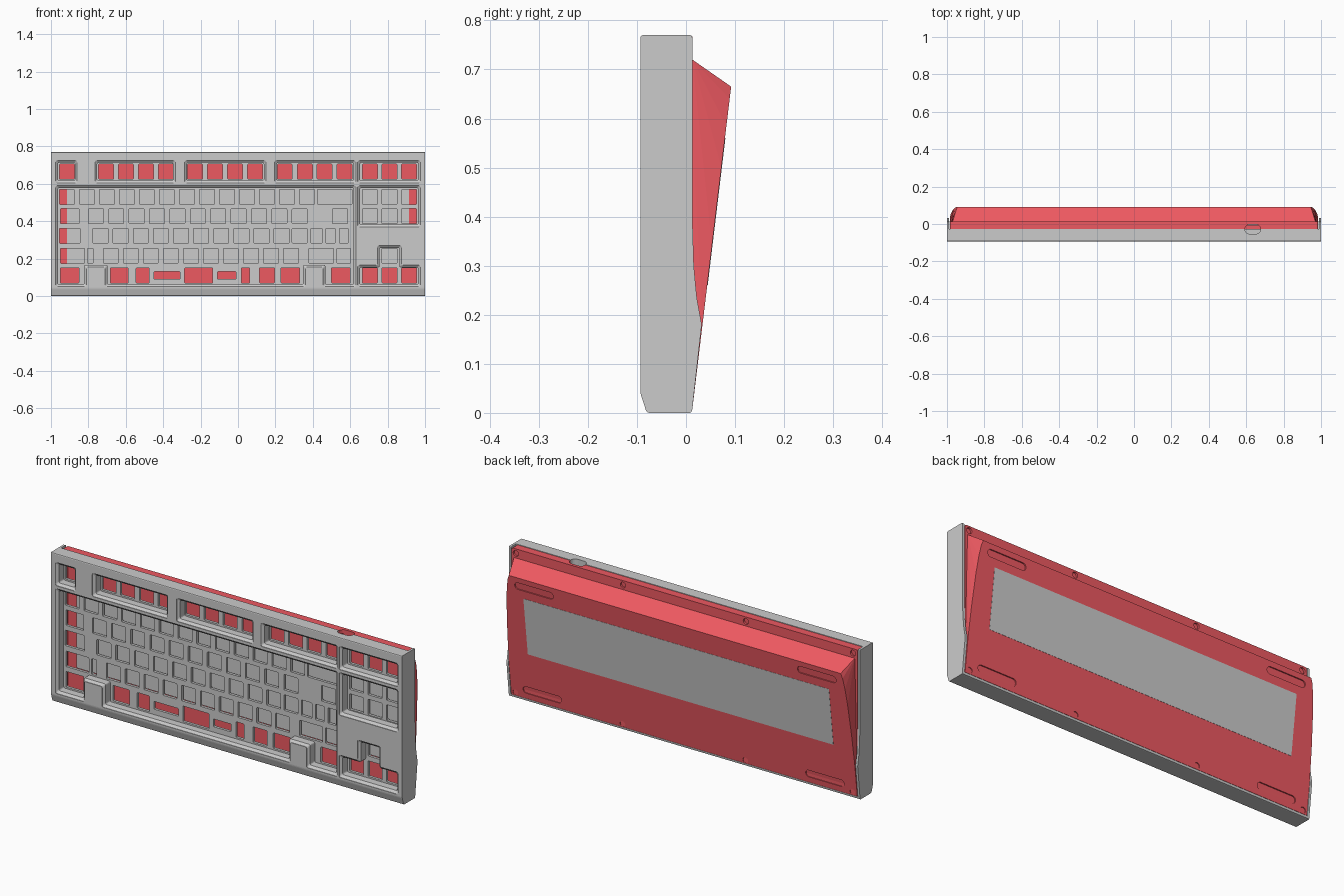
import bpy, bmesh
from math import cos, sin, pi
from mathutils import Vector

if "Cube" in bpy.data.objects:
    bpy.data.objects.remove(bpy.data.objects["Cube"])

red = bpy.data.materials.new("red")
red.diffuse_color = (0.85, 0.1, 0.12, 1)
red.use_nodes = True
red.node_tree.nodes["Principled BSDF"].inputs["Base Color"].default_value = red.diffuse_color


def add_object(name, bm, mat=None):
    bmesh.ops.recalc_face_normals(bm, faces=bm.faces)
    me = bpy.data.meshes.new(name)
    bm.to_mesh(me)
    bm.free()
    ob = bpy.data.objects.new(name, me)
    bpy.context.collection.objects.link(ob)
    if mat:
        me.materials.append(mat)
    return ob


def rect(x, z, w, h):
    return [(x - w / 2, z - h / 2), (x + w / 2, z - h / 2),
            (x + w / 2, z + h / 2), (x - w / 2, z + h / 2)]


def box_rect(x0, x1, z0, z1):
    return [(x0, z0), (x1, z0), (x1, z1), (x0, z1)]


def rounded(pts, r, seg=4):
    out = []
    for i, p in enumerate(pts):
        p = Vector(p)
        a = p + (Vector(pts[i - 1]) - p).normalized() * r
        b = p + (Vector(pts[(i + 1) % len(pts)]) - p).normalized() * r
        c = a + b - p
        out += [c + (p - b) * cos(k / seg * pi / 2) + (p - a) * sin(k / seg * pi / 2)
                for k in range(seg + 1)]
    return out


def inset(pts, d):
    # inward offset of a square-cornered counter-clockwise outline
    out = []
    for i, p in enumerate(pts):
        p = Vector(p)
        e0 = (p - Vector(pts[i - 1])).normalized()
        e1 = (Vector(pts[(i + 1) % len(pts)]) - p).normalized()
        out.append(p + d * Vector((-e0.y - e1.y, e0.x + e1.x)))
    return out


def along_y(u, v, h):
    return (u, h, v)


def along_x(u, v, h):
    return (h, u, v)


def along_z(u, v, h):
    return (u, v, h)


def back_y(z):
    return 0.012 + 0.1203 * z


def on_back(u, v, h):
    return (u, back_y(v) + h, v)


def loft(bm, sections, place=along_y):
    rings = [[bm.verts.new(place(p[0], p[1], h)) for p in pts] for h, pts in sections]
    bm.faces.new(rings[0])
    bm.faces.new(rings[-1])
    for a, b in zip(rings, rings[1:]):
        for i in range(len(a)):
            bm.faces.new((a[i - 1], a[i], b[i], b[i - 1]))


def prisms(name, outlines, h0, h1, place=along_y, mat=None):
    bm = bmesh.new()
    for o in outlines:
        loft(bm, [(h0, o), (h1, o)], place)
    return add_object(name, bm, mat)


def cut(ob, cutter, keep=False):
    cutter.hide_render = True
    m = ob.modifiers.new("cut", 'BOOLEAN')
    m.operation, m.solver, m.object = 'DIFFERENCE', 'EXACT', cutter
    bpy.context.view_layer.objects.active = ob
    bpy.ops.object.modifier_apply(modifier=m.name)
    if not keep:
        bpy.data.objects.remove(cutter)


# Grey top case: side profile across the full width, hollow from behind
profile = [(-0.093, 0.77), (-0.093, 0.04), (-0.08, 0), (0.012, 0), (0.032, 0.18),
           (0.022, 0.235), (0.016, 0.3), (0.013, 0.4), (0.013, 0.77)]
case = prisms("top_case", [rounded(profile, 0.005, 2)], -1, 1, along_x)
cut(case, prisms("cavity", [box_rect(-0.988, 0.988, 0.012, 0.9)], -0.028, 0.2))

# Chamfered wells around the key groups
wells = [box_rect(a, b, 0.605, 0.725) for a, b in
         ((-0.975, -0.86), (-0.765, -0.335), (-0.285, 0.15), (0.195, 0.63), (0.64, 0.975))]
wells += [
    box_rect(0.64, 0.975, 0.37, 0.59),
    [(0.64, 0.05), (0.975, 0.05), (0.975, 0.165), (0.875, 0.165), (0.875, 0.27),
     (0.745, 0.27), (0.745, 0.165), (0.64, 0.165)],
    [(-0.975, 0.05), (-0.81, 0.05), (-0.81, 0.155), (-0.71, 0.155), (-0.71, 0.05),
     (0.36, 0.05), (0.36, 0.155), (0.455, 0.155), (0.455, 0.05), (0.63, 0.05),
     (0.63, 0.59), (-0.975, 0.59)]]
bm = bmesh.new()
for w in wells:
    outer, inner = rounded(w, 0.008, 3), rounded(inset(w, 0.012), 0.008, 3)
    loft(bm, [(-0.12, outer), (-0.09, outer), (-0.08, inner), (-0.042, inner)])
cut(case, add_object("well_cutter", bm))

# Key holes, row by row
K = 0.08
nav = (0.705, 0.81, 0.915)
holes = [rect(x, 0.665, K, K) for x in
         (-0.915, -0.705, -0.6, -0.492, -0.385, -0.23, -0.123, -0.015, 0.092,
          0.25, 0.357, 0.463, 0.57) + nav]
holes += [rect(-0.915 + 0.107 * i, 0.53, K, K) for i in range(13)] + [rect(0.517, 0.53, 0.185, K)]
holes += [rect(-0.76 + 0.109 * i, 0.427, K, K) for i in range(11)]
holes += [rect(-0.735 + 0.1075 * i, 0.322, K, K) for i in range(10)]
holes += [rect(-0.68 + 0.107 * i, 0.215, K, K) for i in range(10)]
for z, keys in ((0.427, ((-0.9, 0.1), (0.545, K))),
                (0.322, ((-0.9, 0.11), (0.33, K), (0.42, 0.06), (0.495, 0.05), (0.565, 0.045))),
                (0.215, ((-0.885, 0.13), (-0.79, 0.03), (0.445, 0.13), (0.565, 0.075))),
                (0.11, ((-0.9, 0.1), (-0.635, 0.095), (-0.51, 0.07), (-0.21, 0.15), (0.04, 0.045),
                        (0.155, K), (0.28, 0.1), (0.55, 0.1)))):
    holes += [rect(x, z, w, K) for x, w in keys]
holes += [rect(-0.38, 0.11, 0.14, 0.04), rect(-0.06, 0.11, 0.1, 0.04), rect(0.81, 0.215, K, K)]
holes += [rect(x, z, K, K) for x in nav for z in (0.53, 0.427, 0.11)]
cut(case, prisms("key_hole_cutter", [rounded(h, 0.004, 2) for h in holes], -0.06, -0.02))

# Red bottom tray, hollow towards the plate
tray = prisms("bottom_tray", [rounded(box_rect(-0.985, 0.985, 0.013, 0.767), 0.01)],
              -0.028, 0.013, mat=red)
cut(tray, prisms("pocket", [box_rect(-0.968, 0.968, 0.03, 0.748)], -0.1, 0.0))

# Sloping back wedge with fan-shaped ends
bm = bmesh.new()
edge = ((0.985, 0.013), (0.985, 0.18), (0.98, 0.34), (0.971, 0.5), (0.963, 0.585),
        (0.954, 0.64), (0.945, 0.665))
for s in (-1, 1):
    for x, z in edge:
        bm.verts.new((s * x, back_y(z), z))
    for p in ((0.97, 0.013, 0.72), (0.97, 0.005, 0.72), (0.985, 0.005, 0.013)):
        bm.verts.new((s * p[0], p[1], p[2]))
bmesh.ops.convex_hull(bm, input=bm.verts)
bmesh.ops.dissolve_limit(bm, angle_limit=0.01, verts=bm.verts, edges=bm.edges)
wedge = add_object("back_wedge", bm, red)

# Slots for the feet and screw holes
slots = [rounded(rect(s * 0.805, z, 0.22, 0.036), 0.0178, 5)
         for s in (-1, 1) for z in (0.06, 0.62)]
cut(wedge, prisms("foot_slot_cutter", slots, -0.006, 0.05, on_back))
screw_x = (-0.96, -0.35, 0.35, 0.96)
cut(wedge, prisms("low_screw_cutter", [rounded(rect(x, 0.03, 0.03, 0.03), 0.0149) for x in screw_x],
                  -0.009, 0.05, on_back))
cut(tray, prisms("high_screw_cutter", [rounded(rect(x, 0.744, 0.03, 0.03), 0.0149) for x in screw_x],
                 0.003, 0.05))

# Cable port through the top edge
port = prisms("port_cutter", [rounded(rect(0.635, -0.028, 0.085, 0.05), 0.0245, 5)],
              0.735, 0.9, along_z)
cut(case, port, keep=True)
cut(tray, port)

# Grey weight: panel on the back and block seen through the key holes
prisms("back_panel", [box_rect(-0.87, 0.87, 0.26, 0.56)], -0.01, 0.001, on_back)
prisms("inner_weight", [box_rect(-0.915, 0.915, 0.165, 0.6)], -0.008, 0.003)
